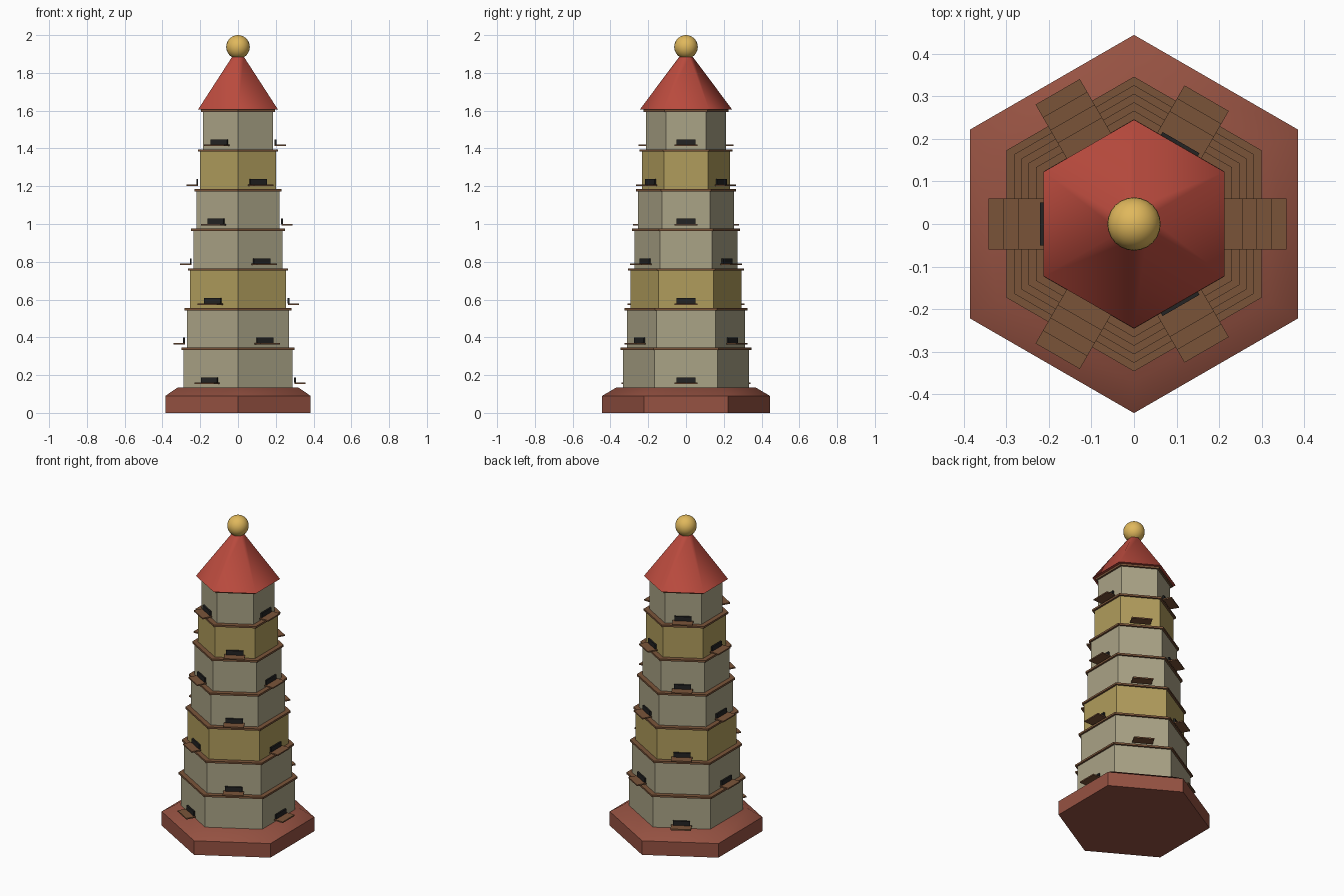
import bpy
import bmesh
import math
from mathutils import Matrix

cube = bpy.data.objects.get("Cube")
if cube:
    bpy.data.objects.remove(cube, do_unlink=True)


def material(name, rgb):
    """Flat colour given as 0-255 sRGB, stored as linear."""
    linear = [((c / 255 + 0.055) / 1.055) ** 2.4 for c in rgb]
    mat = bpy.data.materials.new(name)
    mat.use_nodes = True
    mat.diffuse_color = (*linear, 1)
    mat.node_tree.nodes["Principled BSDF"].inputs["Base Color"].default_value = (*linear, 1)
    return mat


BRICK = material("brick red", (150, 82, 66))
STONE = material("grey beige", (170, 163, 134))
OCHRE = material("ochre yellow", (176, 156, 92))
WOOD = material("dark wood", (122, 84, 57))
BLACK = material("black", (35, 35, 35))
ROOF = material("roof red", (187, 75, 62))
GOLD = material("gold", (224, 184, 92))


def add_object(name, bm, mat, smooth=None):
    bmesh.ops.recalc_face_normals(bm, faces=bm.faces)
    mesh = bpy.data.meshes.new(name)
    bm.to_mesh(mesh)
    bm.free()
    mesh.materials.append(mat)
    obj = bpy.data.objects.new(name, mesh)
    bpy.context.collection.objects.link(obj)
    if smooth:
        bpy.ops.object.select_all(action="DESELECT")
        obj.select_set(True)
        bpy.context.view_layer.objects.active = obj
        bpy.ops.object.shade_smooth_by_angle(angle=math.radians(smooth))
    return obj


def hexagon(name, profile, mat, smooth=None):
    """Six-sided solid through (radius, height) rings, corners on the y axis."""
    bm = bmesh.new()
    rings = []
    for radius, z in profile:
        angles = [math.radians(30 + 60 * i) for i in range(6)]
        rings.append([bm.verts.new((radius * math.cos(a), radius * math.sin(a), z)) for a in angles])
    for low, high in zip(rings, rings[1:]):
        for i in range(6):
            j = (i + 1) % 6
            bm.faces.new((low[i], low[j], high[j], high[i]))
    bm.faces.new(rings[0])
    bm.faces.new(rings[-1])
    return add_object(name, bm, mat, smooth)


def boxes(name, size, offset, angles, mat):
    """The same box repeated on several walls."""
    bm = bmesh.new()
    for angle in angles:
        matrix = (Matrix.Rotation(math.radians(angle), 4, "Z")
                  @ Matrix.Translation(offset) @ Matrix.Diagonal((*size, 1)))
        bmesh.ops.create_cube(bm, size=1, matrix=matrix)
    return add_object(name, bm, mat)


# Plinth with a sloping top edge
BASE_TOP = 0.135
hexagon("plinth", [(0.444, 0), (0.444, 0.09), (0.368, BASE_TOP)], BRICK, 40)

# Seven storeys, each with a wooden ledge, landing boards and entrance bars
STOREY = 0.21
LEDGE = 0.012
for n in range(7):
    z = BASE_TOP + n * STOREY
    top = z + STOREY
    radius = 0.333 - 0.02 * n
    wall = radius * math.cos(math.pi / 6)
    hexagon(f"storey_{n + 1}", [(radius, z), (radius, top - LEDGE)], OCHRE if n in (2, 5) else STONE)
    hexagon(f"ledge_{n + 1}", [(radius + 0.013, top - LEDGE), (radius + 0.013, top)], WOOD)
    start = 180 * (n % 2)
    angles = [start, start + 120, start + 240]
    boxes(f"landing_boards_{n + 1}", (0.06, 0.12, 0.008), (wall + 0.04, 0, z + 0.021), angles, WOOD)
    boxes(f"entrance_bars_{n + 1}", (0.01, 0.1, 0.028), (wall + 0.014, 0, z + 0.039), angles, BLACK)

# Pointed roof
ROOF_BASE = BASE_TOP + 7 * STOREY
hexagon("roof", [(0.245, ROOF_BASE), (0.036, 1.885)], ROOF, 50)

# Ball on the top
bm = bmesh.new()
bmesh.ops.create_uvsphere(bm, u_segments=24, v_segments=16, radius=0.0625,
                          matrix=Matrix.Translation((0, 0, 1.9375)))
add_object("finial_ball", bm, GOLD, 40)
